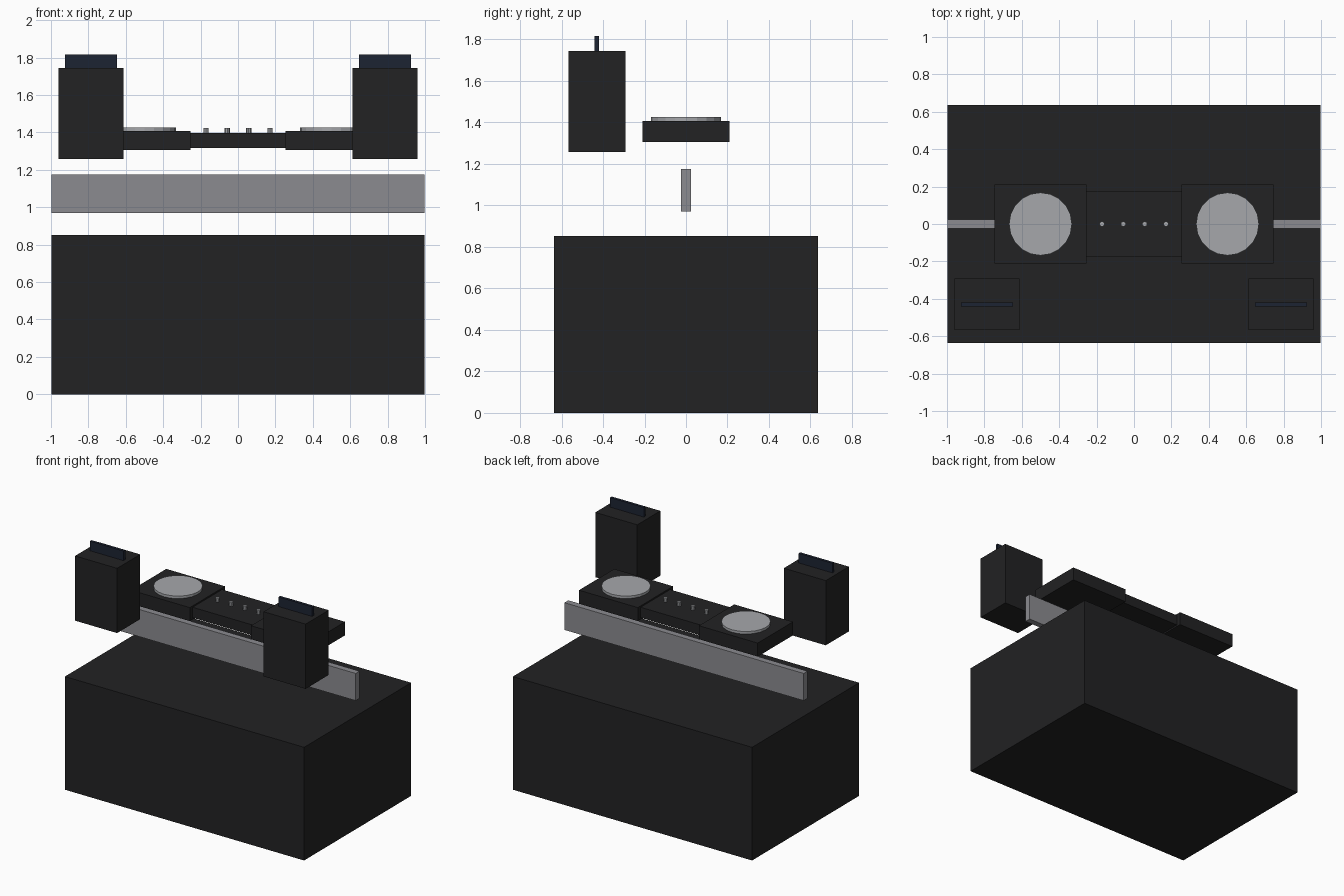
import bpy
from math import pi

if "Cube" in bpy.data.objects:
    bpy.data.objects.remove(bpy.data.objects["Cube"])


def material(name, rgb):
    m = bpy.data.materials.new(name)
    m.diffuse_color = (*rgb, 1)
    m.use_nodes = True
    m.node_tree.nodes["Principled BSDF"].inputs["Base Color"].default_value = m.diffuse_color
    return m


black = material("black", (0.016, 0.016, 0.017))
navy = material("dark_navy", (0.012, 0.017, 0.032))
silver = material("silver", (0.38, 0.39, 0.41))
steel = material("steel", (0.26, 0.26, 0.28))


def finish(name, mat):
    ob = bpy.context.object
    ob.name = name
    ob.data.materials.append(mat)
    return ob


def box(name, x, y, z, mat):
    """Box from (min, max) ranges."""
    bpy.ops.mesh.primitive_cube_add(size=1, location=[sum(r) / 2 for r in (x, y, z)])
    bpy.context.object.scale = [r[1] - r[0] for r in (x, y, z)]
    bpy.ops.object.transform_apply(location=False, rotation=False, scale=True)
    return finish(name, mat)


def disc(name, x, radius, z, sides, mat):
    bpy.ops.mesh.primitive_cylinder_add(vertices=sides, radius=radius, depth=z[1] - z[0],
                                        location=(x, 0, sum(z) / 2))
    return finish(name, mat)


# Table body and the rail floating above it
box("table_body", (-0.997, 0.997), (-0.637, 0.637), (0, 0.853), black)
box("front_rail", (-0.997, 0.997), (-0.023, 0.023), (0.97, 1.175), steel)

# Mixer with a row of knobs
box("mixer", (-0.255, 0.255), (-0.175, 0.175), (1.318, 1.397), black)
for i in range(4):
    disc(f"mixer_knob_{i + 1}", -0.171 + 0.114 * i, 0.014, (1.397, 1.425), 8, silver)

# Left and right turntables and speakers
for side, s in (("left", -1), ("right", 1)):
    cx = 0.5 * s
    box(f"{side}_deck", (cx - 0.245, cx + 0.245), (-0.21, 0.21), (1.306, 1.408), black)
    disc(f"{side}_platter", cx, 0.168, (1.408, 1.427), 20, silver)
    cx = 0.786 * s
    box(f"{side}_speaker", (cx - 0.175, cx + 0.175), (-0.567, -0.292), (1.257, 1.745), black)
    box(f"{side}_speaker_handle", (cx - 0.14, cx + 0.14), (-0.44, -0.42), (1.745, 1.817), navy)
